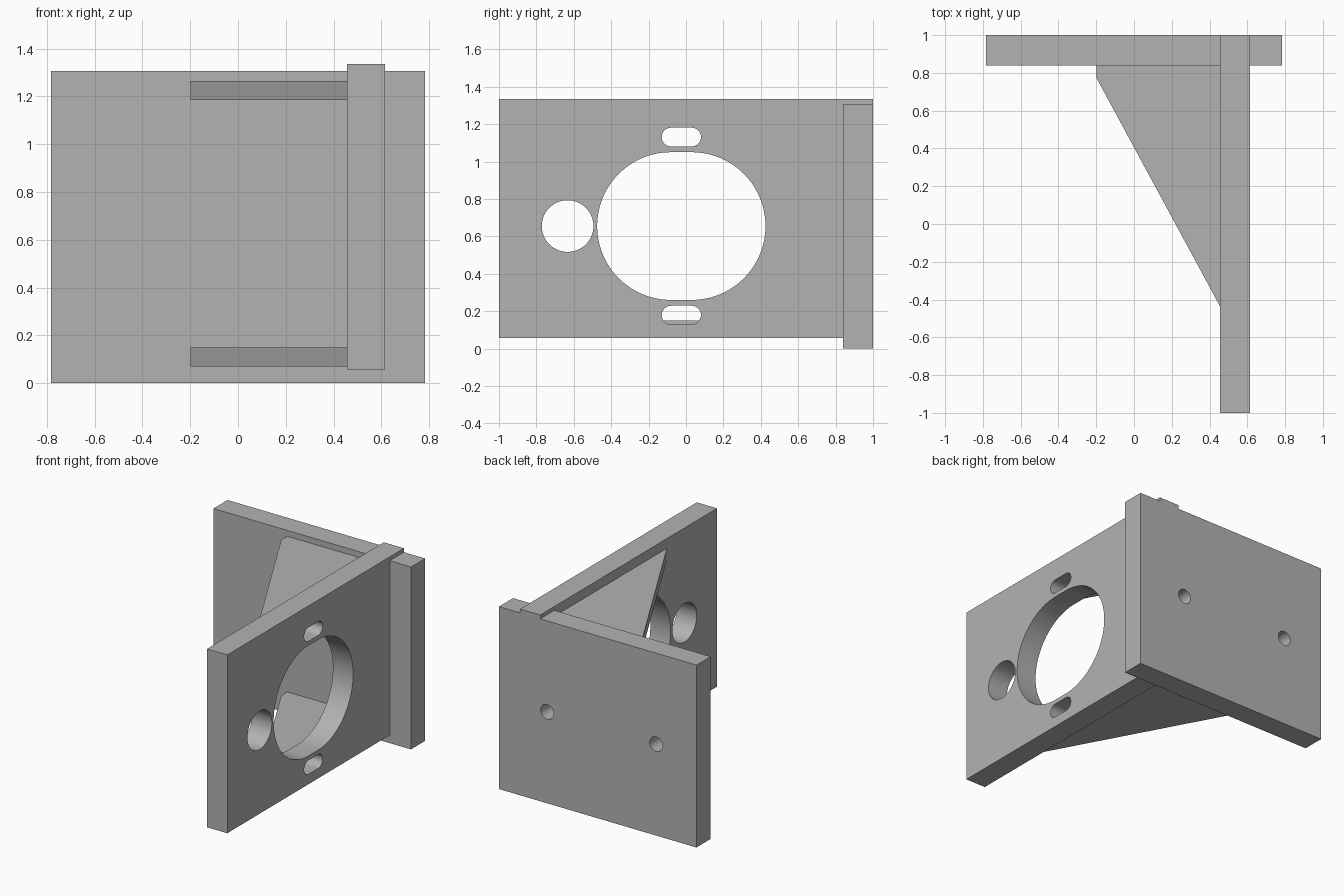
import bpy
import bmesh
from math import cos, sin, pi
from mathutils import Matrix, Vector

cube = bpy.data.objects.get("Cube")
if cube:
    bpy.data.objects.remove(cube, do_unlink=True)

grey = bpy.data.materials.new("plain_grey")
grey.use_nodes = True
colour = (0.45, 0.45, 0.45, 1)
grey.diffuse_color = colour
grey.node_tree.nodes["Principled BSDF"].inputs["Base Color"].default_value = colour

# Profile planes: columns are profile u, profile v, extrusion direction
FLAT = Matrix(((1, 0, 0), (0, 1, 0), (0, 0, 1)))
SIDE = Matrix(((0, 0, 1), (1, 0, 0), (0, 1, 0)))
BACK = Matrix(((1, 0, 0), (0, 0, 1), (0, 1, 0)))


def prism(name, outline, plane, start, end):
    """Extrude a closed 2D outline along the normal of its plane."""
    bm = bmesh.new()
    verts = [bm.verts.new(plane @ Vector((u, v, start))) for u, v in outline]
    face = bm.faces.new(verts)
    new = bmesh.ops.extrude_face_region(bm, geom=[face])["geom"]
    moved = [g for g in new if isinstance(g, bmesh.types.BMVert)]
    bmesh.ops.translate(bm, verts=moved, vec=plane @ Vector((0, 0, end - start)))
    bmesh.ops.recalc_face_normals(bm, faces=bm.faces)
    mesh = bpy.data.meshes.new(name)
    bm.to_mesh(mesh)
    bm.free()
    mesh.materials.append(grey)
    obj = bpy.data.objects.new(name, mesh)
    bpy.context.collection.objects.link(obj)
    return obj


def rect(u0, u1, v0, v1):
    return [(u0, v0), (u1, v0), (u1, v1), (u0, v1)]


def slot(u, v, radius, shift=0.0, steps=32):
    """Circle outline, stretched by shift each way along u."""
    points = []
    for side in (0, 1):
        for i in range(steps + (1 if shift else 0)):
            a = -pi / 2 + pi * side + pi * i / steps
            points.append((u + shift * (1 - 2 * side) + radius * cos(a),
                           v + radius * sin(a)))
    return points


def cut(target, cutter, keep=False):
    mod = target.modifiers.new("cut", 'BOOLEAN')
    mod.operation = 'DIFFERENCE'
    mod.solver = 'EXACT'
    mod.object = cutter
    bpy.context.view_layer.objects.active = target
    bpy.ops.object.modifier_apply(modifier=mod.name)
    if not keep:
        bpy.data.objects.remove(cutter, do_unlink=True)


MID = 0.655
X0, X1 = 0.455, 0.615

# Upright side plate with a large opening, two slots and a round hole
side_plate = prism("side_plate", rect(-1, 1, 0.057, 1.335), SIDE, X0, X1)
openings = [slot(-0.025, MID, 0.395, 0.055, 48), slot(-0.633, MID, 0.138)]
openings += [slot(-0.025, MID + s * 0.476, 0.05, 0.055, 16) for s in (-1, 1)]
for outline in openings:
    cut(side_plate, prism("cutter", outline, SIDE, X0 - 0.1, X1 + 0.1))

# Back plate, housing the side plate, with two blind bolt holes
back_plate = prism("back_plate", rect(-0.783, 0.783, 0, 1.307), BACK, 0.84, 1)
for x in (-0.464, 0.4):
    cut(back_plate, prism("cutter", slot(x, MID, 0.052, 0, 16), BACK, 0.87, 1.1))
cut(back_plate, prism("cutter", rect(X0, X1, 0.057, 1.4), BACK, 0.8, 1.1))

# Triangular gussets bracing the two plates
gusset = [(-0.198, 0.84), (-0.198, 0.772), (X0, -0.435), (X0, 0.84)]
for name, z in (("lower_gusset", 0.07), ("upper_gusset", 1.185)):
    prism(name, gusset, FLAT, z, z + 0.08)

# Smooth hole walls, crisp plate edges
for obj in (side_plate, back_plate):
    bpy.ops.object.select_all(action='DESELECT')
    obj.select_set(True)
    bpy.context.view_layer.objects.active = obj
    bpy.ops.object.shade_smooth_by_angle(angle=pi / 6)
